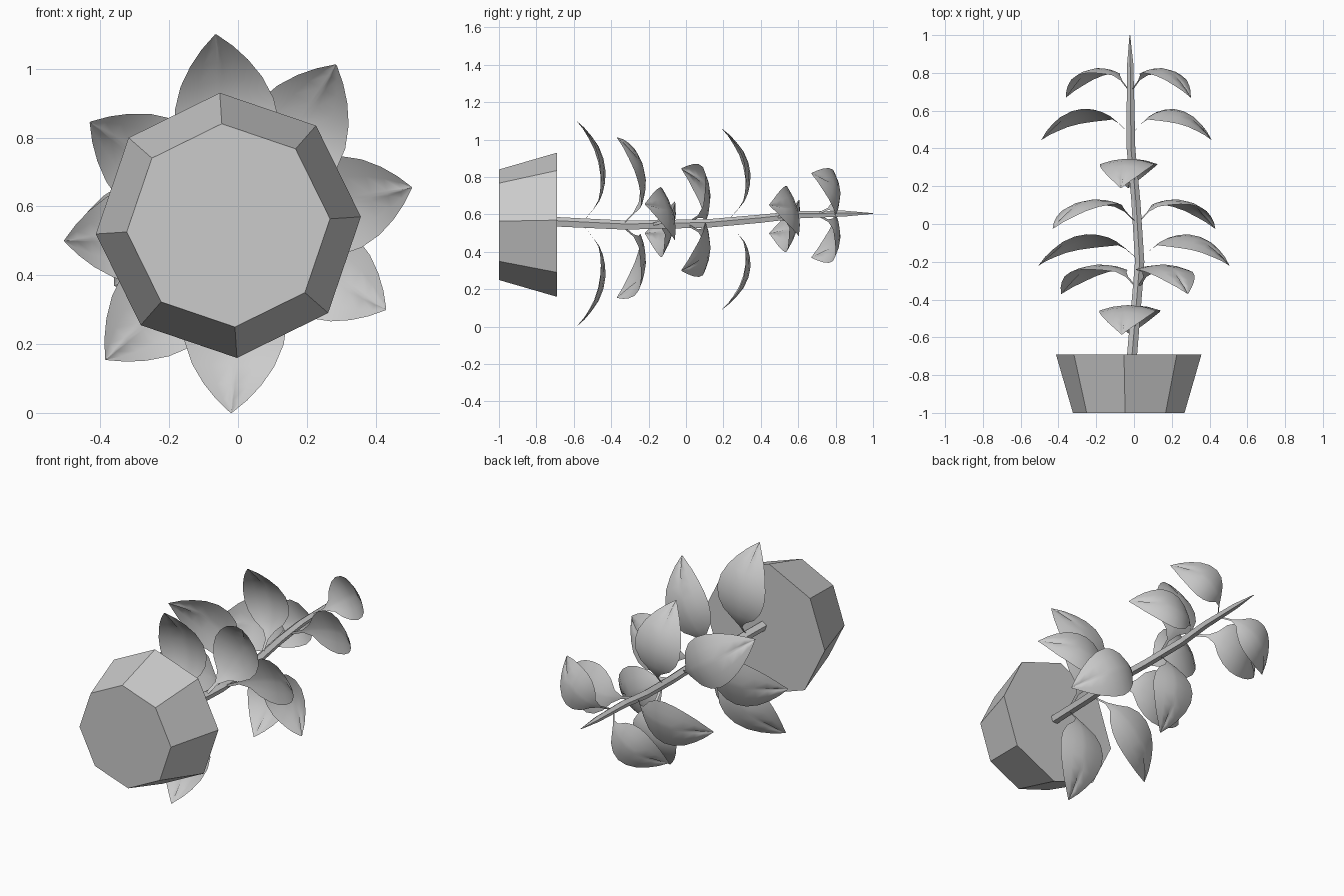
import bpy, bmesh, math
from mathutils import Vector

if "Cube" in bpy.data.objects:
    bpy.data.objects.remove(bpy.data.objects["Cube"])

grey = bpy.data.materials.new("plain grey")
grey.diffuse_color = (0.6, 0.6, 0.6, 1)
grey.use_nodes = True
grey.node_tree.nodes["Principled BSDF"].inputs["Base Color"].default_value = grey.diffuse_color


def finish(name, bm, smooth=False):
    bm.normal_update()
    mesh = bpy.data.meshes.new(name)
    bm.to_mesh(mesh)
    bm.free()
    mesh.materials.append(grey)
    for p in mesh.polygons:
        p.use_smooth = smooth
    obj = bpy.data.objects.new(name, mesh)
    bpy.context.collection.objects.link(obj)
    return obj


def loft(name, rings, sides, start):
    """Closed tube along y through rings of (x, y, z, radius)."""
    bm = bmesh.new()
    loops = []
    for x, y, z, r in rings:
        loops.append([bm.verts.new((x + r * math.cos(start + i * math.tau / sides), y,
                                    z + r * math.sin(start + i * math.tau / sides)))
                      for i in range(sides)])
    for a, b in zip(loops, loops[1:]):
        for i in range(sides):
            j = (i + 1) % sides
            bm.faces.new((a[i], a[j], b[j], b[i]))
    bm.faces.new(loops[0])
    bm.faces.new(loops[-1])
    bmesh.ops.recalc_face_normals(bm, faces=bm.faces)
    return finish(name, bm)


# Octagonal pot lying on its side, with a flat closed top
loft("pot", [(-0.028, -1.0, 0.545, 0.296), (-0.028, -0.69, 0.545, 0.386)],
     8, math.radians(93.7))

# Gently bent stem, tapering to a point
STEM = [(-0.01, -0.69, 0.558, 0.028), (0.02, -0.33, 0.541, 0.027),
        (0.03, -0.2, 0.543, 0.026), (0.01, 0.12, 0.55, 0.025),
        (-0.016, 0.4, 0.575, 0.024), (-0.018, 0.6, 0.597, 0.022),
        (-0.02, 0.85, 0.603, 0.017), (-0.022, 1.0, 0.605, 0.002)]
loft("stem", STEM, 5, math.radians(90))


def stem_point(y):
    for a, b in zip(STEM, STEM[1:]):
        if a[1] <= y <= b[1]:
            t = (y - a[1]) / (b[1] - a[1])
            return Vector(a[:3]).lerp(Vector(b[:3]), t)


# Leaf rows: distance from stem (share of length), rise, half width, edge droop
ROWS = [(0.03, 0.0, 0.008, 0.0), (0.14, 0.05, 0.009, 0.0),
        (0.22, 0.082, 0.04, 0.005), (0.30, 0.10, 0.098, 0.014),
        (0.40, 0.112, 0.135, 0.022), (0.51, 0.115, 0.15, 0.028),
        (0.63, 0.104, 0.143, 0.028), (0.75, 0.078, 0.118, 0.024),
        (0.85, 0.040, 0.083, 0.016), (0.93, 0.003, 0.045, 0.008),
        (1.0, -0.04, 0.002, 0.0)]
COLUMNS = (-1, -0.55, -0.1, 0, 0.1, 0.55, 1)


def leaf(name, base_y, tip_x, tip_z, roll=0.0):
    base = stem_point(base_y)
    out = Vector((tip_x - base.x, 0, tip_z - base.z))
    length = out.length
    out.normalize()
    side = Vector((out.z, 0, -out.x))
    wide = 0.5 + 0.5 * length / 0.54
    bm = bmesh.new()
    grid = []
    for d, rise, half, droop in ROWS:
        row = []
        for u in COLUMNS:
            w = u * half * wide
            up = rise - droop * u * u + w * math.tan(roll)
            # Small crease along the midrib near the tip
            if u == 0 and 0.8 < d < 1:
                up -= 0.012
            row.append(bm.verts.new(base + out * d * length + side * w + Vector((0, up, 0))))
        grid.append(row)
    for a, b in zip(grid, grid[1:]):
        for i in range(len(COLUMNS) - 1):
            bm.faces.new((a[i], b[i], b[i + 1], a[i + 1]))
    bm.normal_update()
    if sum(f.normal.y for f in bm.faces) < 0:
        bmesh.ops.reverse_faces(bm, faces=bm.faces)
    return finish(name, bm, True)


# Opposite leaf pairs: base height on stem, two tips (x, z), roll
PAIRS = [(-0.545, (-0.065, 1.1), (-0.02, 0.0), 0.0),
         (-0.33, (0.285, 1.012), (-0.385, 0.155), 0.0),
         (-0.18, (0.505, 0.655), (-0.505, 0.50), 0.23),
         (0.015, (-0.43, 0.845), (0.43, 0.30), 0.0),
         (0.23, (-0.07, 1.06), (-0.03, 0.09), 0.0),
         (0.485, (0.41, 0.65), (-0.49, 0.50), 0.23),
         (0.71, (0.30, 0.82), (-0.36, 0.37), 0.0)]
for n, (y, first, second, roll) in enumerate(PAIRS, 1):
    leaf(f"leaf_pair_{n}_a", y, *first, roll)
    leaf(f"leaf_pair_{n}_b", y, *second, roll)
